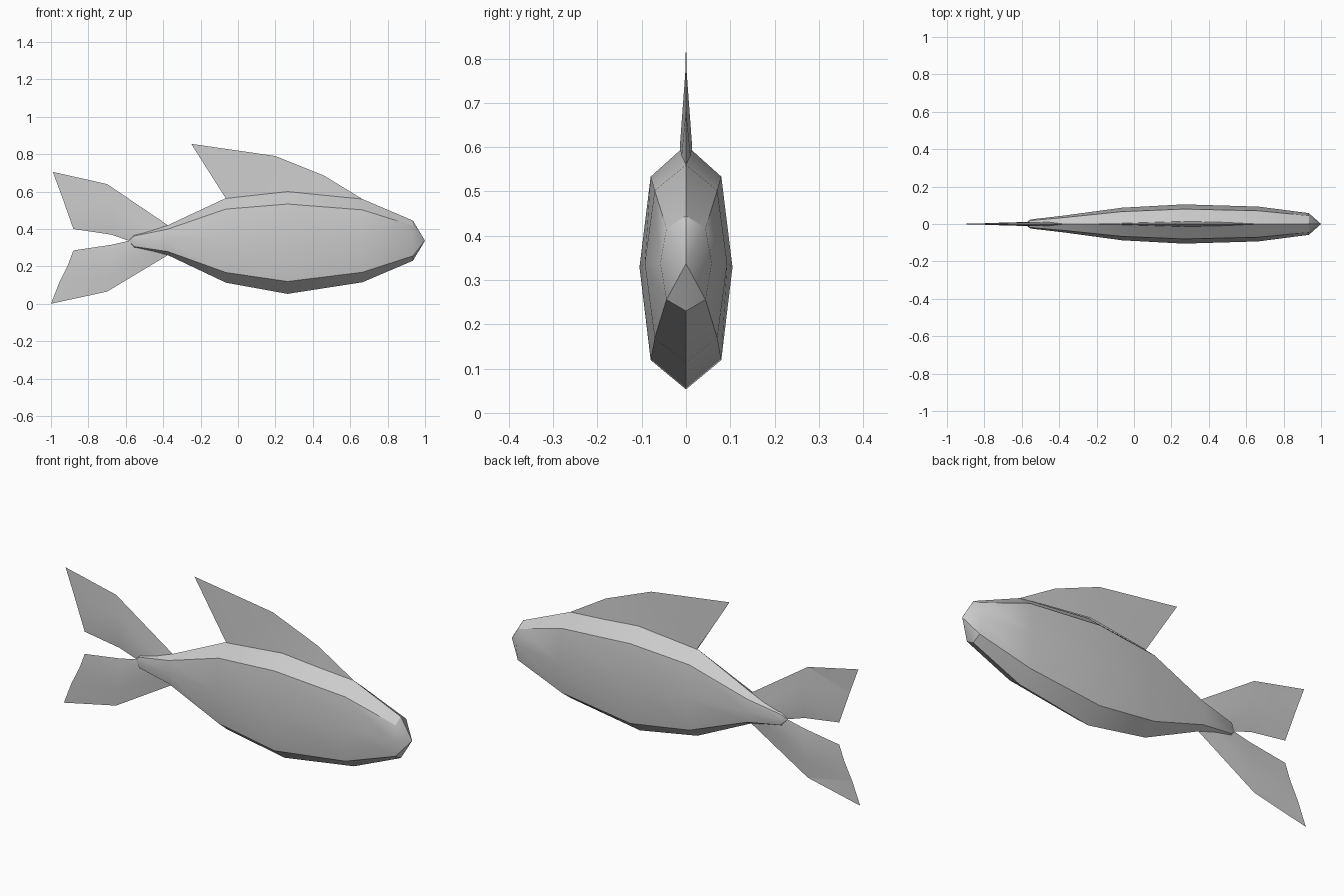
import bpy
import bmesh
import math

if "Cube" in bpy.data.objects:
    bpy.data.objects.remove(bpy.data.objects["Cube"])


def finish(name, bm, angle):
    bmesh.ops.remove_doubles(bm, verts=bm.verts, dist=0.0002)
    bmesh.ops.recalc_face_normals(bm, faces=bm.faces)
    mesh = bpy.data.meshes.new(name)
    bm.to_mesh(mesh)
    bm.free()
    ob = bpy.data.objects.new(name, mesh)
    bpy.context.collection.objects.link(ob)
    bpy.ops.object.select_all(action='DESELECT')
    ob.select_set(True)
    bpy.context.view_layer.objects.active = ob
    bpy.ops.object.shade_smooth_by_angle(angle=math.radians(angle))
    return ob


def fin(name, rows):
    """Thin lens: rows of (x, z, half thickness), one sheet on each side."""
    bm = bmesh.new()
    for side in (-1, 1):
        grid = [[bm.verts.new((x, side * t, z)) for x, z, t in row] for row in rows]
        for a, b in zip(grid, grid[1:]):
            for i in range(len(a) - 1):
                bm.faces.new((a[i], a[i + 1], b[i + 1], b[i]))
    bmesh.ops.dissolve_degenerate(bm, edges=bm.edges, dist=0.0002)
    return finish(name, bm, 35)


# Body: eight-sided sections (x, top, bottom, half width), pointed at both ends
sections = [
    (0.935, 0.445, 0.230, 0.058),
    (0.665, 0.560, 0.115, 0.093),
    (0.265, 0.605, 0.053, 0.105),
    (-0.065, 0.565, 0.113, 0.087),
    (-0.375, 0.420, 0.260, 0.045),
    (-0.555, 0.372, 0.297, 0.024),
]
shape = [(0, 1), (0.76, 0.74), (1, 0), (0.76, -0.76),
         (0, -1), (-0.76, -0.76), (-1, 0), (-0.76, 0.74)]
bm = bmesh.new()
rings = []
for x, top, bottom, w in sections:
    c, h = (top + bottom) / 2, (top - bottom) / 2
    rings.append([bm.verts.new((x, w * y, c + h * z)) for y, z in shape])
for a, b in zip(rings, rings[1:]):
    for i in range(8):
        j = (i + 1) % 8
        bm.faces.new((a[i], a[j], b[j], b[i]))
for ring, x in ((rings[0], 1.0), (rings[-1], -0.585)):
    tip = bm.verts.new((x, 0, 0.337))
    for i in range(8):
        bm.faces.new((ring[i], ring[(i + 1) % 8], tip))
finish("body", bm, 35)

# Dorsal fin: root along the back, tapering to a sharp upper edge
fin("dorsal_fin", [
    [(-0.065, 0.563, 0.004), (0.265, 0.60, 0.014), (0.46, 0.58, 0.010), (0.665, 0.56, 0)],
    [(-0.25, 0.855, 0), (0.2, 0.79, 0), (0.46, 0.685, 0), (0.665, 0.56, 0)],
])

# Tail lobes: rows run from root to trailing edge
fin("upper_tail_fin", [
    [(-0.375, 0.42, 0), (-0.45, 0.39, 0.010), (-0.52, 0.365, 0.012), (-0.585, 0.338, 0)],
    [(-0.70, 0.64, 0), (-0.69, 0.55, 0.006), (-0.685, 0.45, 0.008), (-0.68, 0.37, 0)],
    [(-0.99, 0.705, 0), (-0.94, 0.57, 0), (-0.905, 0.47, 0), (-0.88, 0.40, 0)],
])
fin("lower_tail_fin", [
    [(-0.375, 0.26, 0), (-0.45, 0.285, 0.010), (-0.52, 0.31, 0.012), (-0.585, 0.336, 0)],
    [(-0.70, 0.065, 0), (-0.69, 0.15, 0.006), (-0.685, 0.24, 0.008), (-0.68, 0.315, 0)],
    [(-1.0, 0.0, 0), (-0.955, 0.115, 0), (-0.91, 0.205, 0), (-0.88, 0.285, 0)],
])
